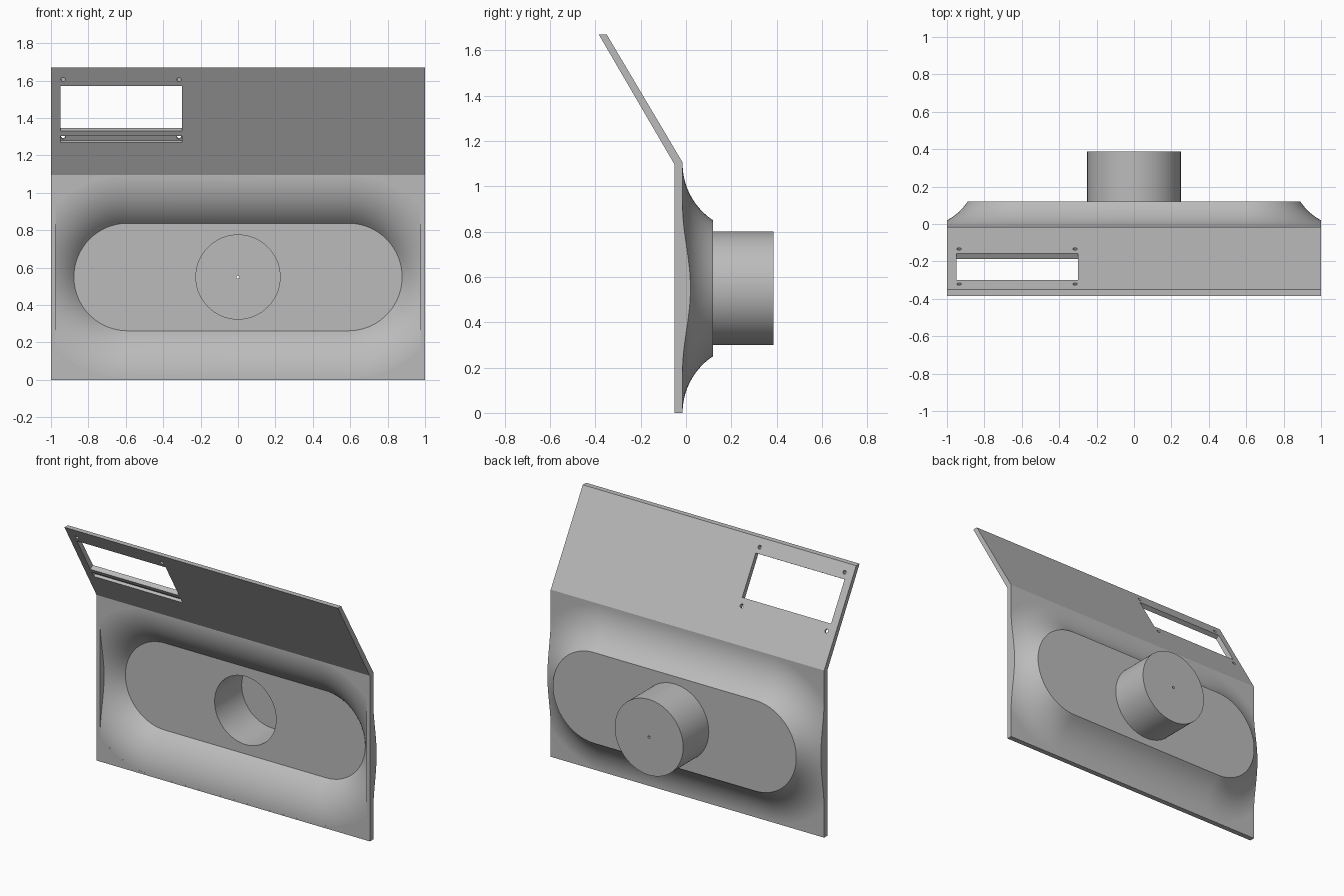
import bpy, bmesh
from math import sin, cos, pi, sqrt, atan2
from mathutils import Matrix, Vector

old = bpy.data.objects.get("Cube")
if old:
    bpy.data.objects.remove(old, do_unlink=True)

grey = bpy.data.materials.new("plain grey")
grey.use_nodes = True
GREY = (0.5, 0.5, 0.5, 1)
grey.diffuse_color = GREY
grey.node_tree.nodes["Principled BSDF"].inputs["Base Color"].default_value = GREY

MID = 0.55            # height of the recess centre
STRAIGHT = 0.59       # half length of the oval's straight run
OVAL_R = 0.3          # oval end radius
REACH = 0.25          # how far the flare spreads
ARC_Y = 0.285         # depth of the flare's arc centre
HINGE = Vector((0, -0.05, 1.095))
TILT = atan2(0.335, 0.575)


def make(name, bm):
    bmesh.ops.recalc_face_normals(bm, faces=bm.faces)
    mesh = bpy.data.meshes.new(name)
    bm.to_mesh(mesh)
    bm.free()
    mesh.materials.append(grey)
    obj = bpy.data.objects.new(name, mesh)
    bpy.context.collection.objects.link(obj)
    return obj


def oval_loft(name, rings, half_width, half_height):
    """Loft offset ovals given as (offset, depth), then trim to a rectangle."""
    bm = bmesh.new()
    loops = []
    n = 40
    for offset, y in rings:
        r = OVAL_R + offset
        loop = []
        for side in (1, -1):
            for i in range(n + 1):
                a = side * pi / 2 - pi / 2 - pi / 2 + pi * i / n
                if side == 1:
                    a += 0
                a = (-pi / 2 if side == 1 else pi / 2) + pi * i / n
                loop.append(bm.verts.new((side * STRAIGHT + r * cos(a), y, MID + r * sin(a))))
        loops.append(loop)
    for a, b in zip(loops, loops[1:]):
        for i in range(len(a)):
            j = (i + 1) % len(a)
            bm.faces.new((a[i], a[j], b[j], b[i]))
    bm.faces.new(loops[0])
    bm.faces.new(loops[-1])
    for axis, half in ((Vector((1, 0, 0)), half_width), (Vector((0, 0, 1)), half_height)):
        for s in (1, -1):
            cut = bmesh.ops.bisect_plane(
                bm, geom=bm.verts[:] + bm.edges[:] + bm.faces[:], dist=1e-6,
                plane_co=Vector((0, 0, MID)) + axis * half * s, plane_no=axis * s,
                clear_outer=True)
            edges = [e for e in cut["geom_cut"] if isinstance(e, bmesh.types.BMEdge)]
            if edges:
                bmesh.ops.holes_fill(bm, edges=edges, sides=0)
    return make(name, bm)


def flare(radius, start, end, steps=18):
    """Rings of the concave arc between two offsets."""
    out = []
    for i in range(steps + 1):
        d = start + (end - start) * i / steps
        out.append((d, ARC_Y - sqrt(radius ** 2 - (REACH - d) ** 2)))
    return out


def cylinder(name, radius, y0, y1, sides):
    bm = bmesh.new()
    place = Matrix.Translation((0, (y0 + y1) / 2, MID)) @ Matrix.Rotation(pi / 2, 4, "X")
    bmesh.ops.create_cone(bm, cap_ends=True, segments=sides, radius1=radius,
                          radius2=radius, depth=y1 - y0, matrix=place)
    return make(name, bm)


def on_panel(x, z):
    """Frame on the panel's front face: local y goes through, local z runs up it."""
    y = HINGE.y - (z - HINGE.z) * 0.335 / 0.575
    return Matrix.Translation((x, y, z)) @ Matrix.Rotation(TILT, 4, "X")


def panel_box(name, x0, x1, z0, z1, depth):
    bm = bmesh.new()
    size = Matrix.Diagonal((x1 - x0, depth + 0.1, (z1 - z0) / cos(TILT), 1))
    bmesh.ops.create_cube(bm, size=1, matrix=on_panel((x0 + x1) / 2, (z0 + z1) / 2)
                          @ Matrix.Translation((0, depth / 2 - 0.05, 0)) @ size)
    return make(name, bm)


def panel_hole(name, x, z):
    bm = bmesh.new()
    bmesh.ops.create_cone(bm, cap_ends=True, segments=20, radius1=0.012, radius2=0.012,
                          depth=0.2, matrix=on_panel(x, z) @ Matrix.Rotation(pi / 2, 4, "X"))
    return make(name, bm)


def combine(target, tool, operation):
    mod = target.modifiers.new("cut", "BOOLEAN")
    mod.operation = operation
    mod.solver = "EXACT"
    mod.object = tool
    bpy.context.view_layer.update()
    mesh = bpy.data.meshes.new_from_object(
        target.evaluated_get(bpy.context.evaluated_depsgraph_get()))
    target.modifiers.clear()
    target.data = mesh
    bpy.data.objects.remove(tool, do_unlink=True)


# Lower face: slab swelling back into a flat oval, hollowed from the front
face = oval_loft("flared_face", [(0.9, -0.05), (0.9, -0.015)] + flare(0.3, REACH, 0), 1, 0.55)
inner = flare(0.335, 0.24, -0.0125)
combine(face, oval_loft("hollow", [(0.24, -0.1)] + inner, 0.975, 0.6), "DIFFERENCE")

# Round cup behind the oval, with a pin hole in its end
combine(face, cylinder("cup", 0.25, 0.1, 0.387, 96), "UNION")
combine(face, cylinder("bore", 0.225, -0.2, 0.36, 96), "DIFFERENCE")
combine(face, cylinder("pin_hole", 0.008, 0.3, 0.5, 16), "DIFFERENCE")

# Upper panel leaning forward
bm = bmesh.new()
profile = [(-0.05, 1.095), (-0.385, 1.67), (-0.35, 1.67), (-0.015, 1.105), (-0.015, 1.095)]
base = bm.faces.new([bm.verts.new((-1, y, z)) for y, z in profile])
grown = bmesh.ops.extrude_face_region(bm, geom=[base])
bmesh.ops.translate(bm, vec=(2, 0, 0),
                    verts=[v for v in grown["geom"] if isinstance(v, bmesh.types.BMVert)])
panel = make("slanted_panel", bm)

# Window, shallow groove and four screw holes
combine(panel, panel_box("window", -0.95, -0.3, 1.33, 1.57, 0.1), "DIFFERENCE")
combine(panel, panel_box("groove", -0.95, -0.3, 1.27, 1.305, 0.02), "DIFFERENCE")
for x in (-0.935, -0.315):
    for z in (1.287, 1.605):
        combine(panel, panel_hole("screw_hole", x, z), "DIFFERENCE")

for obj in (face, panel):
    bpy.ops.object.select_all(action="DESELECT")
    obj.select_set(True)
    bpy.context.view_layer.objects.active = obj
    bpy.ops.object.shade_smooth_by_angle(angle=pi / 7)
